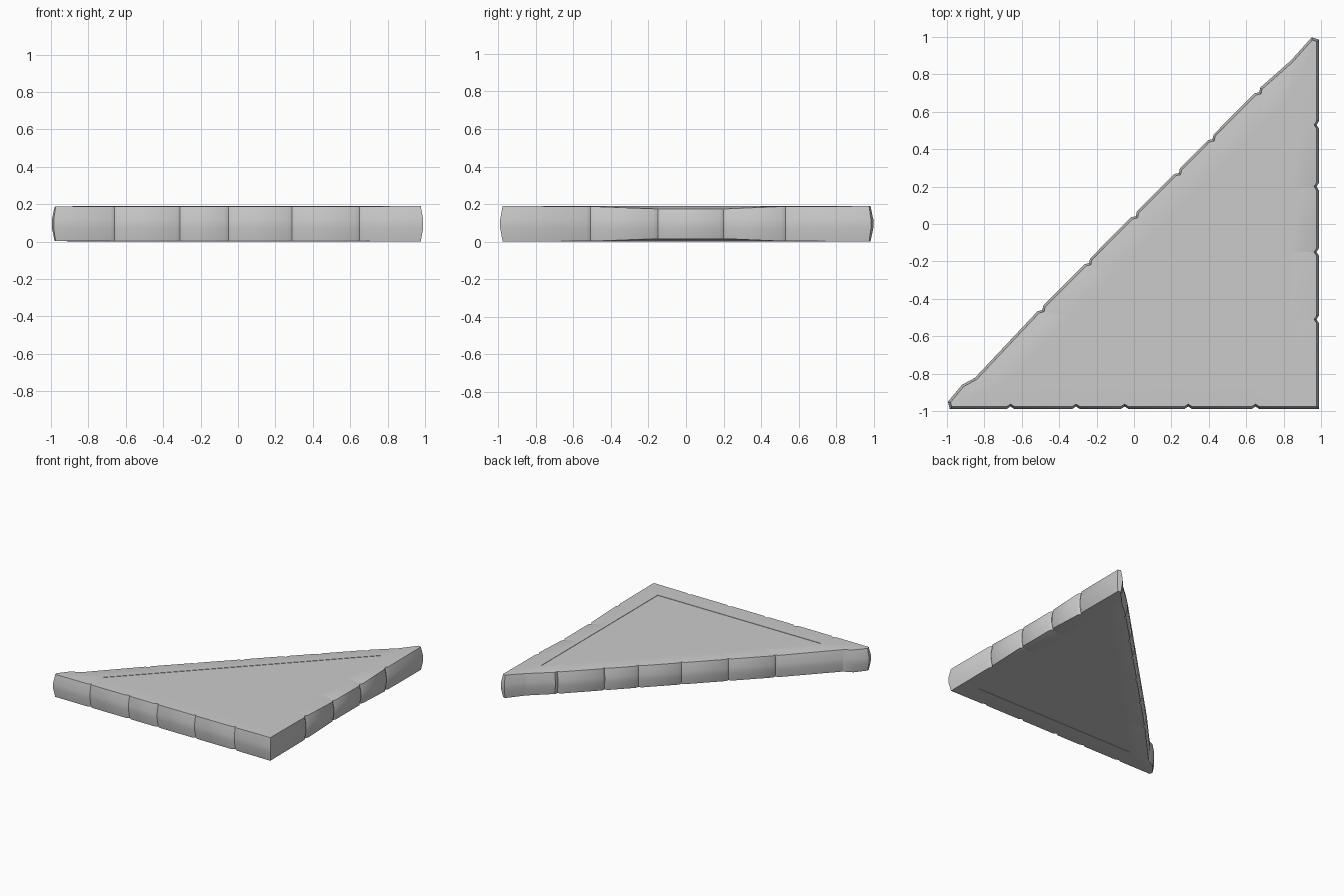
import bpy, bmesh
from mathutils import Vector

cube = bpy.data.objects.get("Cube")
if cube:
    bpy.data.objects.remove(cube, do_unlink=True)

H = 0.19        # slab thickness
BEVEL = 0.013   # how far the rims tuck in from the bulging side
NOTCH = 0.014   # depth of the joints between bricks

stone = bpy.data.materials.new("grey stone")
stone.use_nodes = True
GREY = (0.6, 0.6, 0.6, 1)
stone.diffuse_color = GREY
bsdf = stone.node_tree.nodes["Principled BSDF"]
bsdf.inputs["Base Color"].default_value = GREY
bsdf.inputs["Roughness"].default_value = 0.8


def make_object(name, bm):
    bmesh.ops.recalc_face_normals(bm, faces=bm.faces[:])
    mesh = bpy.data.meshes.new(name)
    bm.to_mesh(mesh)
    bm.free()
    mesh.materials.append(stone)
    obj = bpy.data.objects.new(name, mesh)
    bpy.context.collection.objects.link(obj)
    bpy.ops.object.select_all(action='DESELECT')
    obj.select_set(True)
    bpy.context.view_layer.objects.active = obj
    bpy.ops.object.shade_smooth_by_angle(angle=0.6)
    return obj


# Corners of the inner panel: left, right angle, top
LEFT, SQUARE, TOP = Vector((-0.65, -0.82)), Vector((0.83, -0.82)), Vector((0.83, 0.69))

# Stations around the rim: (outer point, inner point, rim drop, is joint)
stations = []


def add(p, inner, drop, joint=False):
    stations.append((Vector(p), inner, drop, joint))


def add_joint(p, along, inner, drop):
    """A joint with a shoulder on either side, so it reads as a V groove."""
    for step in (-0.022, 0, 0.022):
        add(Vector(p) + Vector(along) * step, inner, drop, step == 0)


# Front side and the right-angle corner
for x in (-0.66, -0.31, -0.05, 0.29, 0.65):
    add_joint((x, -0.99), (1, 0), Vector((max(x, LEFT.x), LEFT.y)), 0.002)
add((0.99, -0.99), SQUARE, 0.0)

# Straight side, most worn in the middle, ending in the back tip
for y, drop in ((-0.51, 0.003), (-0.15, 0.015), (0.2, 0.015), (0.53, 0.003)):
    add_joint((0.99, y), (0, 1), Vector((TOP.x, y)), drop)
add((0.99, 0.985), TOP, 0.001)
add((0.95, 0.998), TOP, 0.001)

# Slanted side, ending in the left tip
start, end = Vector((0.83, 0.885)), Vector((-0.86, -0.812))
along = (end - start).normalized()
add(start, TOP, 0.005, True)
for x in (0.66, 0.41, 0.23, 0.0, -0.25, -0.5):
    f = (start.x - x) / (start.x - end.x)
    add_joint(start.lerp(end, f), along, TOP.lerp(LEFT, f), 0.006)
add(end, LEFT, 0.005, True)
add((-0.92, -0.86), LEFT, 0.003)
add((-0.995, -0.95), LEFT, 0.004)
add((-0.985, -0.99), LEFT, 0.003)


def outward(i):
    """Mitred outward direction at a station."""
    prev, here, nxt = (stations[(i + k) % len(stations)][0] for k in (-1, 0, 1))
    n1, n2 = (Vector((d.y, -d.x)).normalized() for d in (here - prev, nxt - here))
    return (n1 + n2) / (1 + n1.dot(n2))


def section(i):
    """Closed cross-section of the rim: bulging side, tucked rims, flat top."""
    p, inner, drop, joint = stations[i]
    n = outward(i)
    side = p - n * (NOTCH if joint else 0)
    rim = side - n * BEVEL
    shoulder = rim.lerp(inner, 0.45)
    half = [(inner, H), (shoulder, H), (rim, H - drop), (side, H * 0.62)]
    loop = half + [(q, H - z) for q, z in reversed(half)]
    return [Vector((q.x, q.y, z)) for q, z in loop]


# Rim bricks, one from each joint to the next
joints = [i for i, s in enumerate(stations) if s[3]]
count = len(stations)
for k, first in enumerate(joints):
    last = joints[(k + 1) % len(joints)]
    span = (last - first) % count
    bm = bmesh.new()
    rings = [[bm.verts.new(v) for v in section((first + s) % count)]
             for s in range(span + 1)]
    for a, b in zip(rings, rings[1:]):
        for j in range(len(a)):
            m = (j + 1) % len(a)
            bm.faces.new((a[j], a[m], b[m], b[j]))
    bm.faces.new(rings[0])
    bm.faces.new(rings[-1])
    bmesh.ops.remove_doubles(bm, verts=bm.verts[:], dist=0.0001)
    make_object("rim_brick_%02d" % (k + 1), bm)

# Inner panel, set just below the rim on both faces
bm = bmesh.new()
low = [bm.verts.new((c.x, c.y, 0.003)) for c in (LEFT, SQUARE, TOP)]
face = bm.faces.new(low)
top = bmesh.ops.extrude_face_region(bm, geom=[face])["geom"]
for v in top:
    if isinstance(v, bmesh.types.BMVert):
        v.co.z = H - 0.003
make_object("centre_panel", bm)
